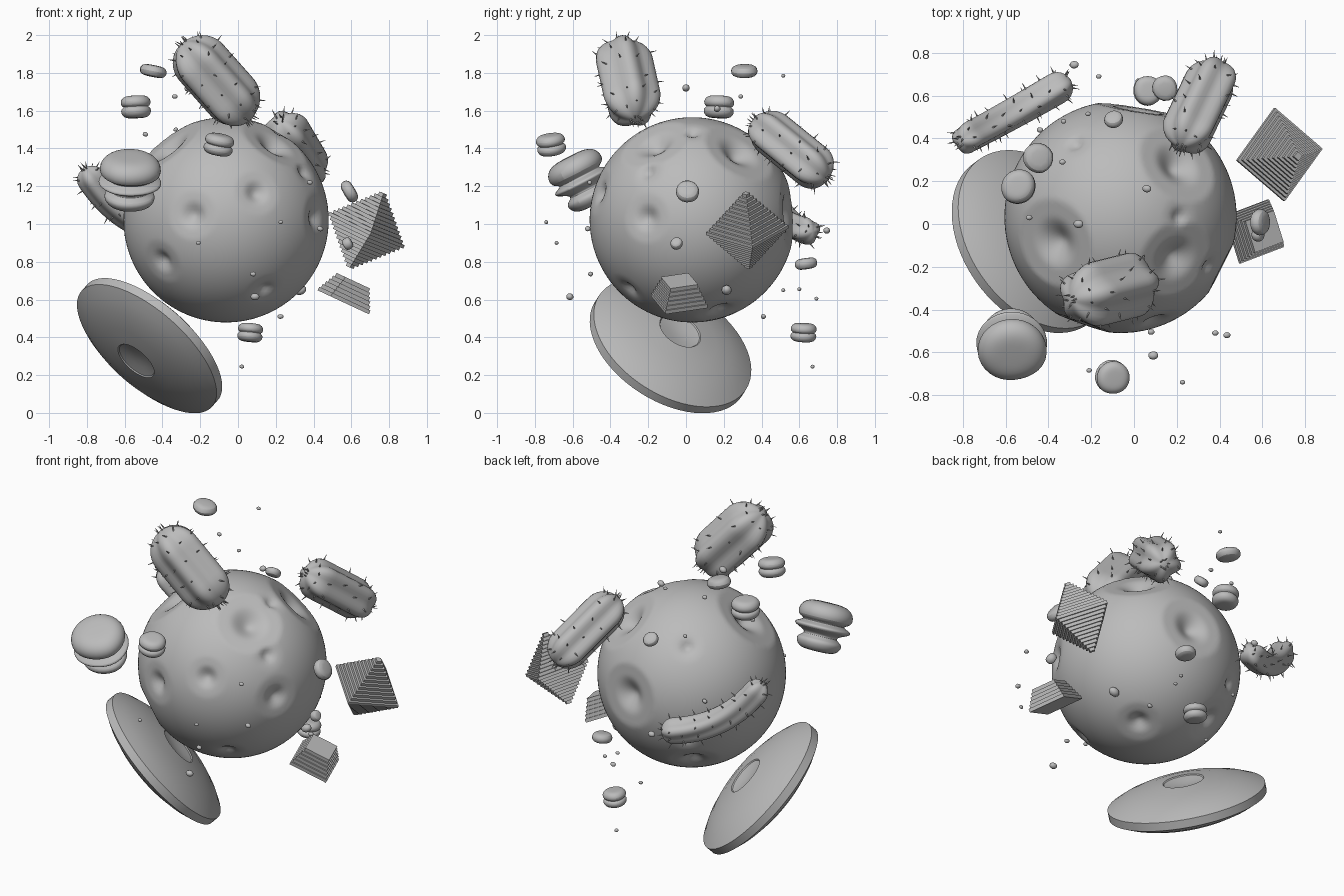
import bpy, bmesh, math, random
from mathutils import Vector, Matrix

random.seed(4)
if "Cube" in bpy.data.objects:
    bpy.data.objects.remove(bpy.data.objects["Cube"])

grey = bpy.data.materials.new("stone_grey")
grey.use_nodes = True
GREY = (0.5, 0.5, 0.5, 1)
grey.diffuse_color = GREY
grey.node_tree.nodes["Principled BSDF"].inputs["Base Color"].default_value = GREY


def finish(bm, name, matrix=None, smooth=None, subdivide=0):
    """Turn a bmesh into a placed, shaded object."""
    bmesh.ops.recalc_face_normals(bm, faces=bm.faces)
    mesh = bpy.data.meshes.new(name)
    bm.to_mesh(mesh)
    bm.free()
    mesh.materials.append(grey)
    ob = bpy.data.objects.new(name, mesh)
    bpy.context.collection.objects.link(ob)
    ob.matrix_world = matrix or Matrix()
    if subdivide:
        ob.modifiers.new("rounding", 'SUBSURF').levels = subdivide
        ob.modifiers["rounding"].render_levels = subdivide
    if smooth:
        bpy.ops.object.select_all(action='DESELECT')
        ob.select_set(True)
        bpy.context.view_layer.objects.active = ob
        bpy.ops.object.shade_smooth_by_angle(angle=math.radians(smooth))
    return ob


def frame(centre, axis, side=(1, 0, 0)):
    """Matrix with z along axis and x as close as possible to side."""
    z = Vector(axis).normalized()
    x = Vector(side)
    x = (x - z * x.dot(z)).normalized()
    m = Matrix((x, z.cross(x), z)).transposed().to_4x4()
    m.translation = centre
    return m


def rings_to_faces(bm, rings):
    for lo, hi in zip(rings, rings[1:]):
        n = len(lo)
        for i in range(n):
            bm.faces.new((lo[i], lo[(i + 1) % n], hi[(i + 1) % n], hi[i]))
    bm.faces.new(rings[0][::-1])
    bm.faces.new(rings[-1])


def lathe(name, profile, matrix, sides, smooth=None, subdivide=0, wobble=0.0):
    bm = bmesh.new()
    stretch = [1 + random.uniform(-wobble, wobble) for _ in range(sides)]
    rings = []
    for r, z in profile:
        rings.append([bm.verts.new((r * k * math.cos(math.tau * i / sides),
                                    r * k * math.sin(math.tau * i / sides), z))
                      for i, k in enumerate(stretch)])
    rings_to_faces(bm, rings)
    return finish(bm, name, matrix, smooth, subdivide)


# Planet: sphere with flat-cut craters, each with a pit in the middle
craters = [
    ((-.33, -.94, .05), .24), ((.30, -.91, .27), .22), ((-.63, -.66, -.41), .22),
    ((.38, -.62, -.68), .18), ((.50, -.38, .78), .36), ((-.60, -.24, .76), .40),
    ((.76, -.43, .47), .17), ((.89, -.45, .02), .24), ((.52, .48, .70), .38),
    ((.51, 0, .86), .16), ((-.39, .64, .66), .17), ((.16, .98, .06), .36),
    ((-.42, .56, -.71), .27), ((-.49, .8, -.34), .16), ((.34, .28, -.9), .24),
]
bm = bmesh.new()
bmesh.ops.create_icosphere(bm, subdivisions=6, radius=1)
for v in bm.verts:
    d = v.co.normalized()
    height = 1.0
    for centre, rad in craters:
        a = d.angle(Vector(centre))
        if a < rad:
            pit = max(0, 1 - a / (rad * .65))
            pit = pit * pit * (3 - 2 * pit)
            height = min(height, math.cos(rad) / math.cos(a) - .26 * rad * pit)
    v.co = d * height * .543
finish(bm, "planet", Matrix.Translation((-.063, .033, 1.022)), 60)

# Tilted lens-shaped disc with a band round the rim and a dimple on each side
half = [(.462, .025), (.448, .032), (.40, .056), (.32, .085), (.22, .108),
        (.12, .12), (.115, .114), (.06, .104), (.015, .10)]
profile = [(r, -z) for r, z in reversed(half)] + half
lathe("lens_disc", profile, frame((-.468, -.082, .356), (.6, .43, .675)), 64, 25)


# Ribbed, spiny cactus pods
def cactus(name, a, bend, b, radius, lobes, spine_rows):
    a, bend, b = Vector(a), Vector(bend), Vector(b)
    length = (bend - a).length + (b - bend).length
    steps, seg = 30, lobes * 8
    bm = bmesh.new()
    rings, spines = [], []
    for k in range(steps + 1):
        u = -math.cos(math.pi * (k + .35) / (steps + .7))
        d = (u + 1) / 2 * (length + 2 * radius) - radius
        t = min(1, max(0, d / length))
        tangent = ((bend - a) * (1 - t) + (b - bend) * t).normalized()
        over = d - t * length
        centre = a * (1 - t) ** 2 + bend * 2 * t * (1 - t) + b * t * t + tangent * over
        size = math.sqrt(max(0, radius ** 2 - over ** 2))
        m = frame(centre, tangent, (0.1, 1, 0.2))
        ring = []
        for i in range(seg):
            ang = math.tau * i / seg
            r = size * (.93 + .11 * math.cos(lobes * ang))
            p = m @ Vector((r * math.cos(ang), r * math.sin(ang), 0))
            ring.append(bm.verts.new(p))
            if k % spine_rows == 1 and i % 4 == (k // spine_rows % 2) * 2:
                out = (p - centre).normalized() * size + tangent * over
                spines.append((p, out.normalized()))
        rings.append(ring)
    rings_to_faces(bm, rings)
    for p, out in spines:
        if random.random() < .8:
            out = (out + Vector(random.uniform(-.3, .3) for _ in range(3))).normalized()
            bmesh.ops.create_cone(bm, segments=5, radius1=.005, radius2=.0008, depth=.036,
                                  cap_ends=True, matrix=frame(p + out * .014, out, (.3, .5, .8)))
    finish(bm, name, None, 50)


cactus("front_cactus", (-.195, -.33, 1.845), (-.115, -.31, 1.755), (-.035, -.29, 1.665),
       .152, 5, 4)
cactus("back_cactus", (.26, .45, 1.48), (.31, .555, 1.395), (.36, .66, 1.31), .122, 5, 4)
cactus("long_cactus", (-.775, .405, 1.235), (-.61, .49, .99), (-.36, .635, .965), .075, 4, 3)


# Stepped crystals made of stacked square slabs
def slabs(name, matrix, layers, thick):
    bm = bmesh.new()
    for side, z in layers:
        bmesh.ops.create_cube(bm, size=1, matrix=Matrix.Translation((0, 0, z))
                              @ Matrix.Diagonal((side, side, thick, 1)))
    finish(bm, name, matrix)


N = 12
step = .225 / N
layers = [(.305 * (1 - abs(i) / N) + .006, i * step) for i in range(-N + 1, N)]
slabs("stepped_octahedron", frame((.68, .325, .967), (.095, -.008, .21), (.155, .214, -.06)),
      layers, step)
layers = [(.235 - .016 * i, -.055 + .021 * i) for i in range(6)]
slabs("stepped_block", frame((.585, -.035, .645), (.42, 0, .9), (.08, -.21, 0)), layers, .0211)

# Layered rock with deep grooves
lathe("layered_rock",
      [(.05, -.145), (.12, -.14), (.15, -.10), (.145, -.075), (.10, -.055), (.12, -.035),
       (.185, -.015), (.185, .005), (.135, .02), (.135, .03), (.18, .045), (.18, .10),
       (.13, .14), (.05, .145)],
      frame((-.57, -.55, 1.23), (.03, -.45, .88), (1, .3, 0)), 8, 50, 2, .08)

# Small two-layer rocks: centre, axis, radius
bun = [(.4, -.62), (.85, -.58), (1.08, -.3), (1, -.06), (.8, 0), (1, .06),
       (1.08, .3), (.85, .58), (.4, .62)]
for i, (centre, axis, r) in enumerate([
        ((-.54, .175, 1.62), (-.05, .05, 1), .088),
        ((-.10, -.715, 1.42), (.2, -.15, 1), .082),
        ((.066, .625, .425), (.1, .05, 1), .073)]):
    lathe(f"split_rock_{i + 1}", [(a * r, z * r * 1.1) for a, z in bun],
          frame(centre, axis), 8, 50, 2, .07)

# Flat rocks: centre, axis, radius, half thickness
chip = [(.5, -1), (.9, -.8), (1.08, 0), (.9, .8), (.5, 1)]
for i, (centre, axis, r, h) in enumerate([
        ((-.45, .31, 1.81), (.2, 0, 1), .078, .032),
        ((.145, .635, .79), (0, -.15, 1), .064, .03),
        ((.59, .01, 1.172), (.85, 0, .5), .068, .032),
        ((.58, -.05, .897), (.85, -.1, .5), .036, .025),
        ((-.095, .49, 1.42), (-.1, .6, .7), .048, .025)]):
    lathe(f"flat_rock_{i + 1}", [(a * r, z * h) for a, z in chip],
          frame(centre, axis, (.3, .5, .1)), 8, 50, 1, .06)

# Drifting pebbles: centre, radius
pebbles = [
    (-.335, .29, 1.675, .014), (-.215, .515, 1.785, .012), (-.49, .03, 1.475, .014),
    (-.26, 0, 1.72, .022), (-.44, .44, 1.1, .014), (-.33, .48, 1.5, .012),
    (-.28, .745, .965, .02), (-.165, .69, .605, .012), (.02, .67, .245, .012),
    (.225, .41, .51, .015), (.33, .215, .65, .03), (.08, -.505, .735, .015),
    (.09, -.615, .615, .022), (-.21, -.685, .9, .012), (.227, -.74, 1.01, .012),
    (.435, -.52, .975, .016), (.38, -.51, 1.22, .014), (.06, .165, 1.61, .02),
    (.12, .515, .65, .012), (.15, .6, .655, .012),
]
for i, (x, y, z, r) in enumerate(pebbles):
    bm = bmesh.new()
    bmesh.ops.create_icosphere(bm, subdivisions=2, radius=r)
    tilt = [random.uniform(-.4, .4), random.uniform(-.4, .4), 1]
    finish(bm, f"pebble_{i + 1}",
           frame((x, y, z), tilt) @ Matrix.Diagonal((1.1, .9, .85, 1)), 60)
